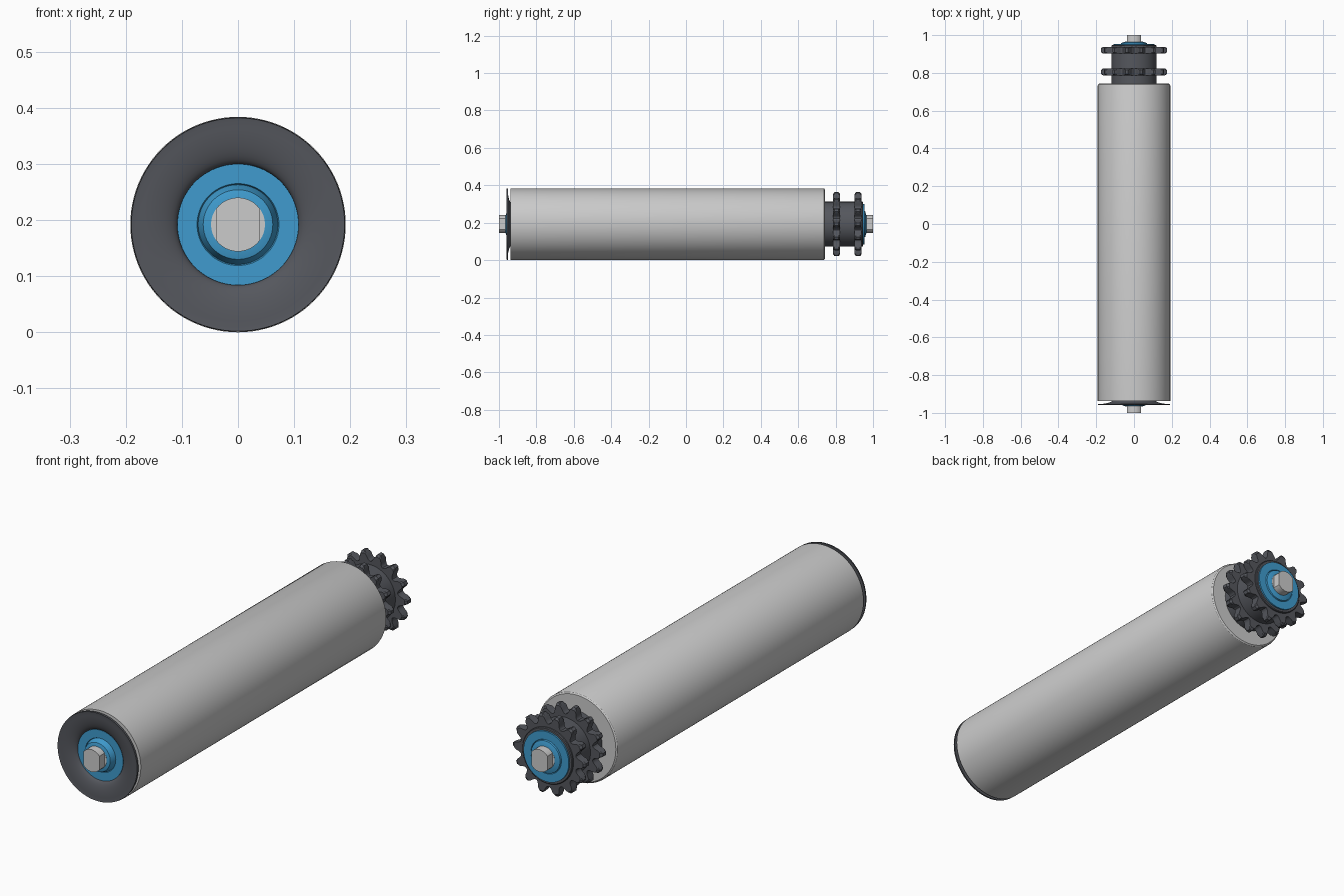
import bpy, bmesh, math

if "Cube" in bpy.data.objects:
    bpy.data.objects.remove(bpy.data.objects["Cube"])

R = 0.192   # roller radius, also the height of the axis
SEG = 96


def material(name, rgb):
    m = bpy.data.materials.new(name)
    m.diffuse_color = (*rgb, 1)
    m.use_nodes = True
    m.node_tree.nodes["Principled BSDF"].inputs["Base Color"].default_value = m.diffuse_color
    return m


DARK = material("dark_plastic", (0.09, 0.095, 0.11))
BLUE = material("blue_plastic", (0.05, 0.33, 0.62))


def finish(name, bm, mat=None):
    bmesh.ops.remove_doubles(bm, verts=bm.verts, dist=1e-6)
    bmesh.ops.recalc_face_normals(bm, faces=bm.faces)
    me = bpy.data.meshes.new(name)
    bm.to_mesh(me)
    bm.free()
    ob = bpy.data.objects.new(name, me)
    bpy.context.collection.objects.link(ob)
    ob.location.z = R
    if mat:
        me.materials.append(mat)
    bpy.ops.object.select_all(action='DESELECT')
    ob.select_set(True)
    bpy.context.view_layer.objects.active = ob
    bpy.ops.object.shade_smooth_by_angle(angle=math.radians(32))
    return ob


def loft(bm, rings, closed=False, caps=False):
    """Bridge rings of (x, y, z) points with quads."""
    vs = [[bm.verts.new(p) for p in ring] for ring in rings]
    pairs = list(zip(vs, vs[1:]))
    if closed:
        pairs.append((vs[-1], vs[0]))
    for a, b in pairs:
        n = len(a)
        for i in range(n):
            j = (i + 1) % n
            bm.faces.new((a[i], a[j], b[j], b[i]))
    if caps:
        bm.faces.new(vs[0])
        bm.faces.new(vs[-1])


def circle(r, y, limit=9):
    pts = []
    for i in range(SEG):
        a = 2 * math.pi * i / SEG
        pts.append((max(-limit, min(limit, r * math.cos(a))), y, r * math.sin(a)))
    return pts


def lathe(name, profile, mat=None, closed=True):
    """Revolve (radius, y) points around the y axis."""
    bm = bmesh.new()
    loft(bm, [circle(r, y) for r, y in profile], closed, not closed)
    return finish(name, bm, mat)


# Roller tube with rounded drive end
lathe("roller_tube", [(0.112, -0.937), (R, -0.937), (R, 0.733), (0.19, 0.739),
                      (0.185, 0.743), (0.10, 0.743), (0.10, 0.70), (0.112, 0.70)])

# Trumpet-shaped front cap: thin lip curving into a neck
lip, neck, depth = 0.184, 0.108, 0.024
front, back = [], []
for i in range(11):
    a = math.pi / 2 * i / 10
    r = lip - (lip - neck) * math.sin(a)
    y = -0.958 + depth * (1 - math.cos(a))
    front.append((r, y))
    back.append((r + 0.003, y + 0.005))
lathe("front_cap", [(0.191, -0.954), (0.190, -0.959)] + front
      + [(neck, -0.90), (neck + 0.003, -0.90)] + back[::-1] + [(0.191, -0.952)], DARK)

# Axle with two flats at each end
bm = bmesh.new()
loft(bm, [circle(0.048, y, lim) for y, lim in
          ((-1, 0.038), (-0.965, 0.038), (-0.965, 9), (0.965, 9), (0.965, 0.038), (1, 0.038))],
     caps=True)
finish("axle", bm)

# Blue bearing seals: flat ring, shallow groove, cone around the axle
for name, face, s in (("front_seal", -0.938, -1), ("drive_seal", 0.954, 1)):
    top = 0.964
    prof = [(0.108, face - s * 0.03), (0.108, face), (0.073, face), (0.071, face - s * 0.004),
            (0.069, face + s * 0.004), (0.062, s * top - s * 0.004), (0.048, s * top),
            (0.04, s * top), (0.04, face - s * 0.03)]
    lathe(name, prof, BLUE)

# Drive hub
lathe("drive_hub", [(0.12, 0.74), (0.12, 0.944), (0.117, 0.947), (0.106, 0.947),
                    (0.106, 0.74)], DARK)

# Two chain sprockets: scalloped roots, narrow chamfered tips
TEETH = 14
half = [(0.50, 0.134), (0.42, 0.1355), (0.34, 0.140), (0.28, 0.147),
        (0.22, 0.157), (0.16, 0.166), (0.09, 0.174)]
tooth = [(-f, r) for f, r in half] + [(f, r) for f, r in half[:0:-1]]


def tooth_ring(y, cap):
    pts = []
    for k in range(TEETH):
        for f, r in tooth:
            a = 2 * math.pi * (k + f) / TEETH
            r = min(r, cap + (r - cap) * 0.2)
            pts.append((r * math.cos(a), y, r * math.sin(a)))
    return pts


for name, y in (("inner_sprocket", 0.805), ("outer_sprocket", 0.920)):
    bm = bmesh.new()
    inner = [[(x * 0.118 / math.hypot(x, z), yy, z * 0.118 / math.hypot(x, z))
              for x, yy, z in tooth_ring(y + d, 0.162)] for d in (-0.018, 0.018)]
    loft(bm, [inner[0], tooth_ring(y - 0.018, 0.162), tooth_ring(y - 0.011, 0.174),
              tooth_ring(y + 0.011, 0.174), tooth_ring(y + 0.018, 0.162), inner[1]], closed=True)
    finish(name, bm, DARK)
